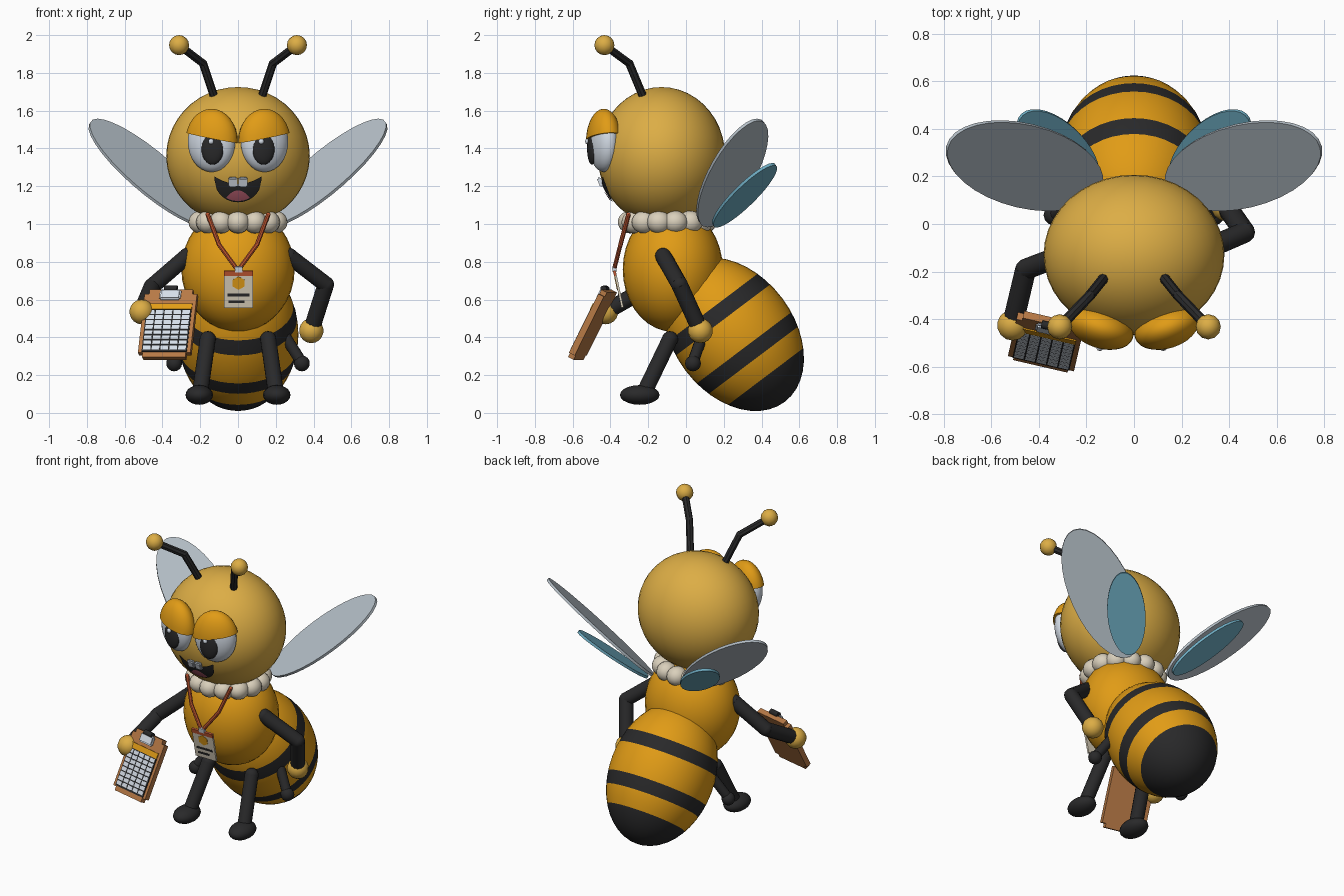
import bpy, bmesh
from math import radians, sqrt, sin, cos, pi
from mathutils import Matrix, Vector, Euler

cube = bpy.data.objects.get("Cube")
if cube:
    bpy.data.objects.remove(cube)


def material(name, r, g, b):
    m = bpy.data.materials.new(name)
    m.use_nodes = True
    m.diffuse_color = (r, g, b, 1)
    bsdf = next(n for n in m.node_tree.nodes if n.type == 'BSDF_PRINCIPLED')
    bsdf.inputs["Base Color"].default_value = (r, g, b, 1)
    bsdf.inputs["Roughness"].default_value = 0.7
    return m


BLACK = material("charcoal", .022, .022, .023)
ORANGE = material("orange", .75, .33, .008)
GOLD = material("pale gold", .72, .42, .06)
CREAM = material("cream", .70, .63, .50)
WING = material("wing grey", .46, .52, .57)
TEAL = material("teal", .16, .42, .55)
WHITE = material("cool white", .68, .74, .82)
RED = material("rust red", .50, .09, .03)
WOOD = material("wood brown", .47, .19, .06)
PINK = material("pink", .50, .12, .17)


def finish(name, bm, mats, matrix=None, smooth=True):
    """Turn a bmesh into a placed, shaded object."""
    mesh = bpy.data.meshes.new(name)
    bmesh.ops.recalc_face_normals(bm, faces=bm.faces)
    bm.to_mesh(mesh)
    bm.free()
    for m in mats:
        mesh.materials.append(m)
    ob = bpy.data.objects.new(name, mesh)
    bpy.context.collection.objects.link(ob)
    if matrix:
        ob.matrix_world = matrix
    if smooth:
        bpy.ops.object.select_all(action='DESELECT')
        ob.select_set(True)
        bpy.context.view_layer.objects.active = ob
        bpy.ops.object.shade_smooth_by_angle(angle=radians(40))
    return ob


def place(loc, rot=(0, 0, 0)):
    return Matrix.LocRotScale(Vector(loc), Euler([radians(a) for a in rot]), None)


def add_ball(bm, loc, radii, seg=16):
    bmesh.ops.create_uvsphere(bm, u_segments=seg, v_segments=seg // 2 + 2, radius=1,
                              matrix=Matrix.LocRotScale(Vector(loc), None, Vector(radii)))


def add_box(bm, loc, size, index=0):
    res = bmesh.ops.create_cube(bm, size=1,
                                matrix=Matrix.LocRotScale(Vector(loc), None, Vector(size)))
    for f in {f for v in res["verts"] for f in v.link_faces}:
        f.material_index = index


def ball(name, loc, radii, mat, rot=(0, 0, 0), seg=32):
    bm = bmesh.new()
    add_ball(bm, (0, 0, 0), radii, seg)
    return finish(name, bm, [mat], place(loc, rot))


def tube(name, points, r, mat, seg=12):
    """Straight limb segments with rounded joints."""
    bm = bmesh.new()
    pts = [Vector(p) for p in points]
    for a, b in zip(pts, pts[1:]):
        turn = (b - a).to_track_quat('Z', 'Y')
        bmesh.ops.create_cone(bm, cap_ends=True, segments=seg, radius1=r, radius2=r,
                              depth=(b - a).length,
                              matrix=Matrix.LocRotScale((a + b) / 2, turn, None))
    for p in pts:
        add_ball(bm, p, (r, r, r), seg)
    return finish(name, bm, [mat])


def flip(p, s):
    return (p[0] * s, p[1], p[2])


# Head and thorax
HEAD, HEAD_R = Vector((0, -.13, 1.36)), Vector((.38, .337, .365))
ball("head", HEAD, HEAD_R, GOLD, seg=40)
ball("thorax", (0, -.07, .76), (.30, .265, .33), ORANGE)

# Striped abdomen, cut into bands along its own axis
bands = [.18, .095, -.09, -.172, -.28]
bm = bmesh.new()
add_ball(bm, (0, 0, 0), (.32, .32, .448), 40)
for z in bands:
    bmesh.ops.bisect_plane(bm, geom=bm.verts[:] + bm.edges[:] + bm.faces[:],
                           plane_co=(0, 0, z), plane_no=(0, 0, 1))
for f in bm.faces:
    f.material_index = sum(f.calc_center_median().z < z for z in bands) % 2
finish("abdomen", bm, [ORANGE, BLACK], place((0, .253, .416), (37, 0, 0)))

# Fluffy collar
bm = bmesh.new()
for i in range(14):
    a = 2 * pi * i / 14
    add_ball(bm, (.205 * sin(a), -.1 - .195 * cos(a), 1.01), (.062, .066, .06))
finish("collar", bm, [CREAM])

# Eyes, lids, antennae, legs and wings, mirrored
for s, side in ((1, "left"), (-1, "right")):
    eye = place((.14 * s, -.435, 1.435), (0, 0, 18 * s))
    bm = bmesh.new()
    add_ball(bm, (0, 0, 0), (.13, .075, .16), 28)
    finish(side + "_eye", bm, [WHITE], eye)
    bm = bmesh.new()
    add_ball(bm, (0, 0, 0), (.143, .088, .175), 28)
    tilt = radians(11)
    cut = bmesh.ops.bisect_plane(bm, geom=bm.verts[:] + bm.edges[:] + bm.faces[:],
                                 plane_co=(0, 0, .022), plane_no=(-s * sin(tilt), 0, cos(tilt)),
                                 clear_inner=True)
    bmesh.ops.holes_fill(bm, edges=[e for e in cut["geom_cut"]
                                    if isinstance(e, bmesh.types.BMEdge)])
    finish(side + "_eyelid", bm, [ORANGE], eye)
    ball(side + "_pupil", (.135 * s, -.498, 1.40), (.06, .024, .086), BLACK, (0, 0, 10 * s), 20)
    ball(side + "_eye_glint", (.133 * s - .01, -.522, 1.437), (.015, .012, .015), WHITE, seg=10)

    knob = (.312 * s, -.432, 1.947)
    tube(side + "_antenna", [flip(p, s) for p in ((.125, -.225, 1.67), (.185, -.30, 1.85))]
         + [knob], .022, BLACK, 8)
    ball(side + "_antenna_knob", knob, (.053, .053, .053), GOLD, seg=12)

    tube(side + "_front_leg", [flip(p, s) for p in ((.16, -.085, .39), (.20, -.22, .11))],
         .043, BLACK)
    ball(side + "_front_foot", (.205 * s, -.245, .095), (.073, .105, .052), BLACK, seg=16)
    tube(side + "_middle_leg", [flip(p, s) for p in ((.24, .09, .42), (.335, .037, .27))],
         .03, BLACK)
    ball(side + "_middle_foot", (.338 * s, .037, .262), (.042, .042, .042), BLACK, seg=12)

    # Wings: thin elliptical discs lying in one slanted plane
    for label, centre, along, width, mat in (
            ("fore_wing", (.46, .245, 1.27), (.3125, .108, .277), .19, WING),
            ("hind_wing", (.32, .31, 1.152), (.15, .15, .165), .115, TEAL)):
        u = Vector(along)
        n = Vector((-.456, -.547, .70))
        n = (n - u * (n.dot(u) / u.length_squared)).normalized()
        v = n.cross(u.normalized()) * width
        c = Vector(centre)
        bm = bmesh.new()
        bmesh.ops.create_cone(bm, cap_ends=True, segments=32, radius1=1, radius2=1, depth=1)
        for p in bm.verts:
            w = c + u * p.co.x + v * p.co.y + n * p.co.z * .016
            p.co = flip(w, s)
        finish(side + "_" + label, bm, [mat])

# Arms: one hanging back, one reaching forward to the board
arms = {"left": ((.27, -.12, .83), (.465, -.035, .68), (.395, .065, .46)),
        "right": ((-.27, -.12, .83), (-.455, -.19, .67), (-.505, -.40, .55))}
for side, pts in arms.items():
    tube(side + "_arm", pts, .044, BLACK)
ball("left_hand", (.388, .076, .435), (.066, .066, .066), GOLD, seg=14)
ball("right_hand", (-.51, -.425, .535), (.066, .066, .066), GOLD, seg=14)


def face_patch(name, half, low, high, lift, mat, n=20, rows=8):
    """Thin patch hugging the head between two height curves."""
    bm = bmesh.new()
    grid = []
    for i in range(n + 1):
        x = half * (2 * i / n - 1)
        col = []
        for j in range(rows + 1):
            z = low(x) + (high(x) - low(x)) * j / rows
            d = 1 - (x / HEAD_R.x) ** 2 - ((z - HEAD.z) / HEAD_R.z) ** 2
            col.append(bm.verts.new((x, HEAD.y - HEAD_R.y * sqrt(d) - lift, z)))
        grid.append(col)
    for a, b in zip(grid, grid[1:]):
        for j in range(rows):
            bm.faces.new((a[j], b[j], b[j + 1], a[j + 1]))
    ob = finish(name, bm, [mat])
    if sum((f.normal.y for f in ob.data.polygons)) > 0:
        ob.data.flip_normals()


# Grinning mouth, tongue and two teeth
def jaw(x):
    return 1.235 - .12 * sqrt(max(0, 1 - (x / .125) ** 2))


face_patch("mouth", .125, jaw, lambda x: 1.212 + .04 * (x / .125) ** 2, .008, BLACK)
face_patch("tongue", .06, lambda x: jaw(x) + .007,
           lambda x: 1.142 + .036 * (1 - (x / .06) ** 2), .014, PINK)
bm = bmesh.new()
for x in (-.027, .027):
    add_box(bm, (x, 0, 0), (.048, .022, .055))
bmesh.ops.bevel(bm, geom=bm.edges[:], offset=.007, segments=2, affect='EDGES')
finish("teeth", bm, [WHITE], place((0, -.453, 1.222), (22, 0, 0)))

# Neck strap
for s, side in ((1, "left"), (-1, "right")):
    tube(side + "_strap", [flip(p, s) for p in
                           ((.16, -.305, 1.05), (.10, -.347, .89), (.012, -.378, .77))],
         .012, RED, 8)

# Name badge with a hexagon and two bars
bm = bmesh.new()
add_box(bm, (0, 0, 0), (.152, .012, .20), 0)
add_box(bm, (0, -.003, .087), (.153, .012, .028), 1)
add_box(bm, (0, -.005, -.03), (.115, .006, .014), 2)
add_box(bm, (-.01, -.005, -.066), (.085, .006, .014), 2)
add_box(bm, (0, 0, .108), (.04, .022, .03), 4)
res = bmesh.ops.create_cone(bm, cap_ends=True, segments=6, radius1=.036, radius2=.036, depth=.006,
                            matrix=place((0, -.006, .034), (90, 0, 0)))
for f in {f for v in res["verts"] for f in v.link_faces}:
    f.material_index = 3
finish("badge", bm, [CREAM, RED, BLACK, ORANGE, WHITE],
       place((.003, -.357, .655), (12, 0, 0)), smooth=False)

# Clipboard with rounded corners
BOARD = place((-.37, -.495, .467), (-27, 0, -13))
bm = bmesh.new()
add_box(bm, (0, 0, 0), (.285, .034, .40))
corners = [e for e in bm.edges if abs(e.verts[0].co.y - e.verts[1].co.y) > .01]
bmesh.ops.bevel(bm, geom=corners, offset=.025, segments=4, affect='EDGES')
finish("clipboard", bm, [WOOD], BOARD)

# Sheet: dark backing, heading strip and a table of pale cells
bm = bmesh.new()
add_box(bm, (0, -.019, -.03), (.245, .006, .28), 0)
add_box(bm, (0, -.021, .097), (.247, .006, .035), 1)
for row in range(8):
    for col in range(5):
        add_box(bm, (.048 * (col - 2), -.021, .063 - .030 * row), (.041, .006, .023), 2)
finish("sheet", bm, [BLACK, ORANGE, WHITE], BOARD, smooth=False)

# Metal clip with a dark roller
bm = bmesh.new()
add_box(bm, (0, -.026, .165), (.115, .022, .06))
bmesh.ops.bevel(bm, geom=bm.edges[:], offset=.008, segments=2, affect='EDGES')
finish("clip", bm, [WHITE], BOARD)
bm = bmesh.new()
bmesh.ops.create_cone(bm, cap_ends=True, segments=12, radius1=.017, radius2=.017, depth=.07,
                      matrix=place((0, -.026, .20), (0, 90, 0)))
finish("clip_roller", bm, [BLACK], BOARD)
